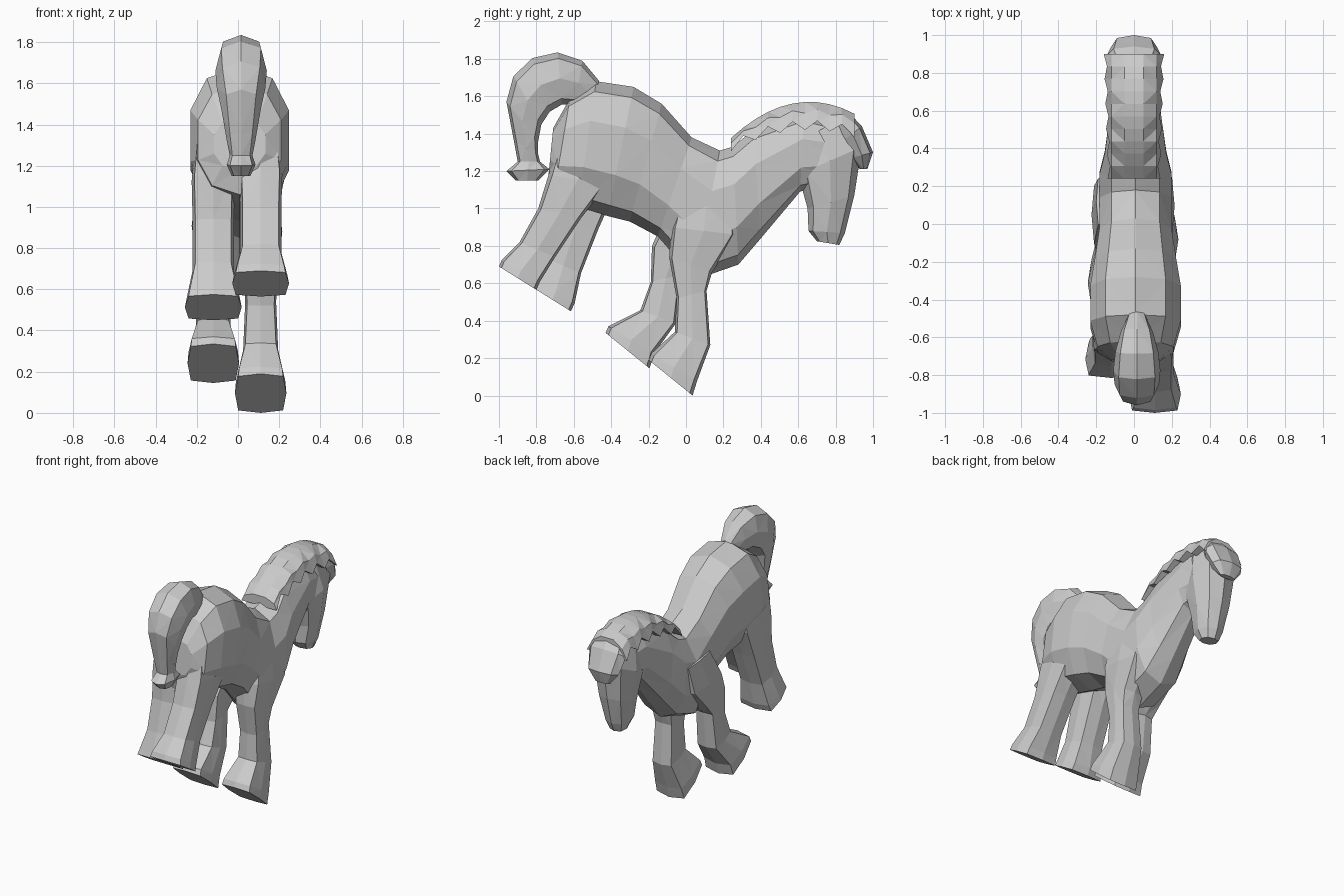
import bpy, bmesh, math


def make(name, rings):
    """Skin a list of equal-length point rings and cap both ends."""
    bm = bmesh.new()
    loops = [[bm.verts.new(p) for p in r] for r in rings]
    n = len(loops[0])
    for a, b in zip(loops, loops[1:]):
        for i in range(n):
            j = (i + 1) % n
            bm.faces.new((a[i], a[j], b[j], b[i]))
    bm.faces.new(loops[0])
    bm.faces.new(loops[-1])
    bmesh.ops.recalc_face_normals(bm, faces=bm.faces)
    bmesh.ops.triangulate(bm, faces=[f for f in bm.faces if len(f.verts) == 4])
    me = bpy.data.meshes.new(name)
    bm.to_mesh(me)
    bm.free()
    bpy.context.collection.objects.link(bpy.data.objects.new(name, me))


def power(v, p):
    return math.copysign(abs(v) ** p, v)


def loft(name, sections, sides=8, p=0.85, cx=0.0):
    """Sections: (y1, z1, y2, z2, half width), a chord seen from the side."""
    rings = []
    for y1, z1, y2, z2, w in sections:
        ring = []
        for i in range(sides):
            a = math.tau * i / sides
            c, s = power(math.cos(a), p), power(math.sin(a), p)
            ring.append((cx + w * s, (y1 + y2 + (y1 - y2) * c) / 2,
                         (z1 + z2 + (z1 - z2) * c) / 2))
        rings.append(ring)
    make(name, rings)


def leg_pair(name, sections, shift_y, shift_z):
    """Right leg, and a left leg whose hoof is swung along the sloping ground line."""
    loft(name + "_right", sections, p=0.4, cx=0.11)
    swung = []
    for i, (y1, z1, y2, z2, w) in enumerate(sections):
        t = min(1, i / (len(sections) - 2))
        dy, dz = shift_y * t, shift_z * t
        swung.append((y1 + dy, z1 + dz, y2 + dy, z2 + dz, w))
    loft(name + "_left", swung, p=0.4, cx=-0.12)


# Torso and neck
loft("body", [
    (-0.71, 1.43, -0.735, 1.18, 0.13),
    (-0.62, 1.59, -0.71, 1.06, 0.21),
    (-0.48, 1.68, -0.58, 1.01, 0.25),
    (-0.28, 1.65, -0.42, 0.96, 0.25),
    (-0.13, 1.56, -0.30, 0.93, 0.225),
    (0.03, 1.38, -0.15, 0.85, 0.20),
    (0.18, 1.31, 0.05, 0.62, 0.20),
    (0.25, 1.33, 0.28, 0.70, 0.20),
    (0.36, 1.42, 0.40, 0.84, 0.17),
    (0.63, 1.50, 0.61, 1.09, 0.135),
    (0.92, 1.42, 0.80, 1.15, 0.10)], sides=10, cx=0.008)

# Head, hanging down to the muzzle
loft("head", [
    (0.85, 1.50, 0.62, 1.36, 0.11),
    (0.94, 1.33, 0.60, 1.18, 0.145),
    (0.90, 1.07, 0.65, 1.00, 0.115),
    (0.85, 0.87, 0.655, 0.88, 0.085),
    (0.82, 0.805, 0.70, 0.825, 0.06)])

# Mane: arched crest with a zigzag lower edge
mane = []
for i in range(11):
    y = 0.24 + 0.066 * i
    top = 1.57 - 1.1 * (y - 0.66) ** 2
    low = 1.445 - 0.65 * (y - 0.66) ** 2 + (0.025 if i % 2 else -0.025)
    w = (0.14 if i % 2 == 0 else 0.125) + 0.002 * i
    mid = top * 0.6 + low * 0.4
    mane.append([(-w, y, low), (-0.12, y, mid), (-0.05, y, top),
                 (0.05, y, top), (0.12, y, mid), (w, y, low)])
make("mane", mane)

# Forelock
loft("forelock", [
    (0.86, 1.525, 0.80, 1.42, 0.11),
    (0.94, 1.44, 0.84, 1.36, 0.145),
    (1.00, 1.30, 0.88, 1.27, 0.12),
    (0.97, 1.21, 0.93, 1.21, 0.06)])

# Tail: an arch, then a narrowing fall to a flared tip
tail = []
for i in range(6):
    t = i / 5
    a, b = math.radians(25 + 155 * t), math.radians(50 + 130 * t)
    tail.append((-0.70 + 0.26 * math.cos(a), 1.57 + 0.265 * math.sin(a),
                 -0.63 + 0.16 * math.cos(b), 1.36 + 0.20 * math.sin(b),
                 0.05 + 0.075 * math.sin(math.pi * 0.8 * t)))
loft("tail", tail + [
    (-0.92, 1.36, -0.79, 1.29, 0.07),
    (-0.90, 1.25, -0.78, 1.25, 0.055),
    (-0.96, 1.20, -0.73, 1.21, 0.07),
    (-0.91, 1.15, -0.79, 1.15, 0.045)], p=0.75, cx=0.015)

# Legs, from inside the body to hooves on one sloping plane
leg_pair("back_leg", [
    (-0.67, 1.40, -0.36, 1.40, 0.08),
    (-0.735, 1.18, -0.42, 1.13, 0.105),
    (-0.79, 1.00, -0.56, 0.95, 0.10),
    (-0.89, 0.82, -0.70, 0.74, 0.10),
    (-0.985, 0.725, -0.78, 0.61, 0.13),
    (-1.00, 0.69, -0.80, 0.565, 0.138)], 0.185, -0.115)
leg_pair("front_leg", [
    (-0.02, 1.12, 0.26, 1.08, 0.08),
    (-0.08, 0.90, 0.27, 0.86, 0.105),
    (-0.09, 0.74, 0.14, 0.66, 0.085),
    (-0.05, 0.52, 0.11, 0.56, 0.075),
    (-0.06, 0.34, 0.13, 0.27, 0.085),
    (-0.185, 0.225, 0.06, 0.08, 0.12),
    (-0.20, 0.19, 0.035, 0.0, 0.125)], -0.23, 0.145)
